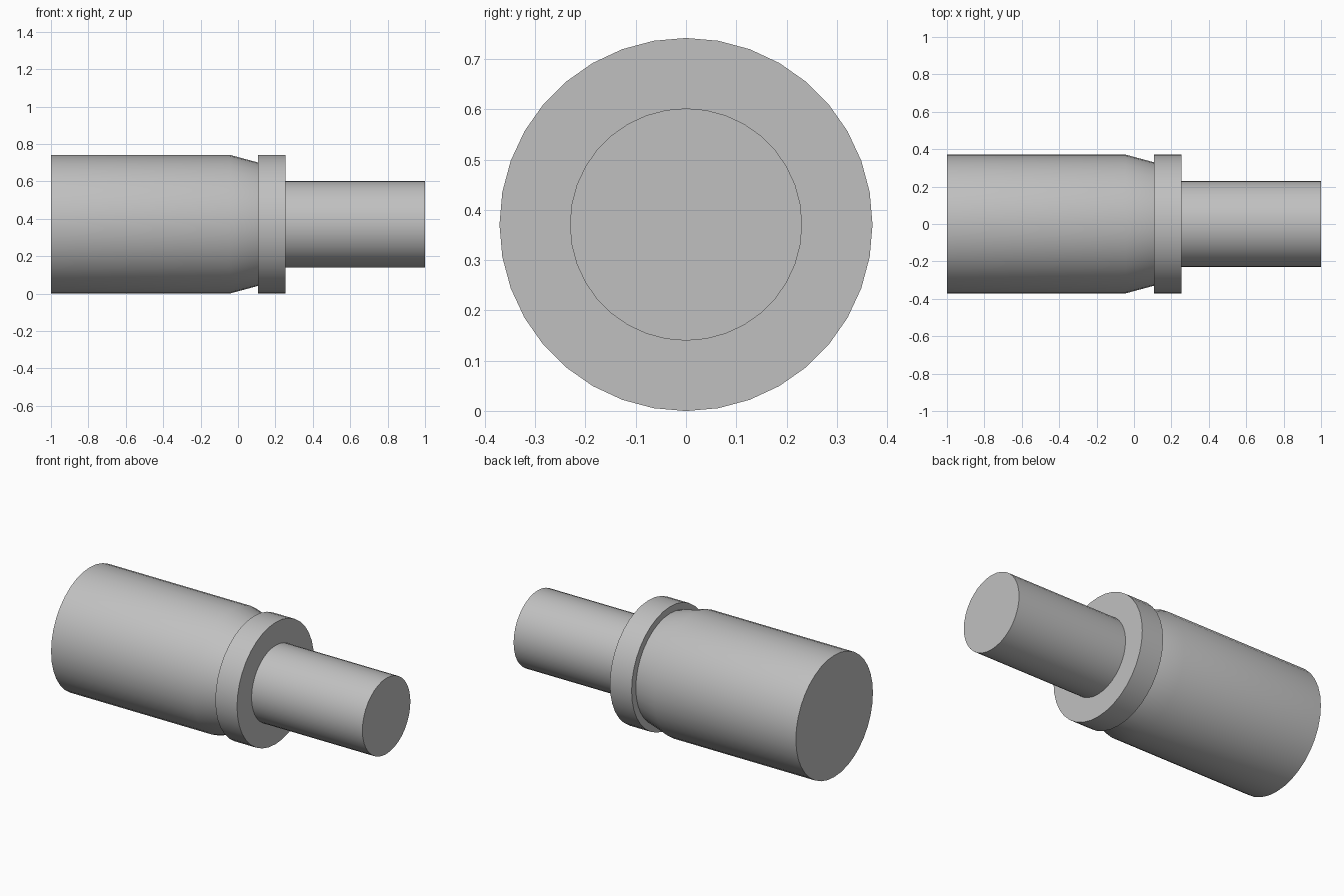
import bpy
import bmesh
from math import sin, cos, radians, tau

cube = bpy.data.objects.get("Cube")
if cube:
    bpy.data.objects.remove(cube, do_unlink=True)

SIDES = 36
BIG, NECK, THIN = 0.371, 0.33, 0.231
TAPER, COLLAR, STEP = -0.045, 0.107, 0.253

grey = bpy.data.materials.new("plain_grey")
grey.use_nodes = True
colour = (0.53, 0.53, 0.53, 1)
grey.diffuse_color = colour
grey.node_tree.nodes["Principled BSDF"].inputs["Base Color"].default_value = colour


def turned_part(name, profile, cap_start=False, cap_end=False):
    """Turn (x, radius) points about the long axis, with optional flat end caps."""
    bm = bmesh.new()
    rings = [[bm.verts.new((x, r * sin(tau * i / SIDES), BIG + r * cos(tau * i / SIDES)))
              for i in range(SIDES)] for x, r in profile]
    for a, b in zip(rings, rings[1:]):
        for i in range(SIDES):
            j = (i + 1) % SIDES
            bm.faces.new((a[i], b[i], b[j], a[j]))
    if cap_start:
        bm.faces.new(rings[0])
    if cap_end:
        bm.faces.new(rings[-1][::-1])
    # Outward is away from the axis, or along it on the flat ends
    bmesh.ops.recalc_face_normals(bm, faces=bm.faces)
    mesh = bpy.data.meshes.new(name)
    bm.to_mesh(mesh)
    bm.free()
    mesh.materials.append(grey)
    part = bpy.data.objects.new(name, mesh)
    bpy.context.collection.objects.link(part)
    bpy.ops.object.select_all(action="DESELECT")
    part.select_set(True)
    bpy.context.view_layer.objects.active = part
    bpy.ops.object.shade_smooth_by_angle(angle=radians(30))


# Wide barrel narrowing to a neck
turned_part("barrel", [(-1, BIG), (TAPER, BIG), (COLLAR, NECK)], cap_start=True)
# Raised ring with flat shoulders on both sides
turned_part("collar", [(COLLAR, NECK), (COLLAR, BIG), (STEP, BIG), (STEP, THIN)])
# Slim shaft
turned_part("shaft", [(STEP, THIN), (1, THIN)], cap_end=True)
